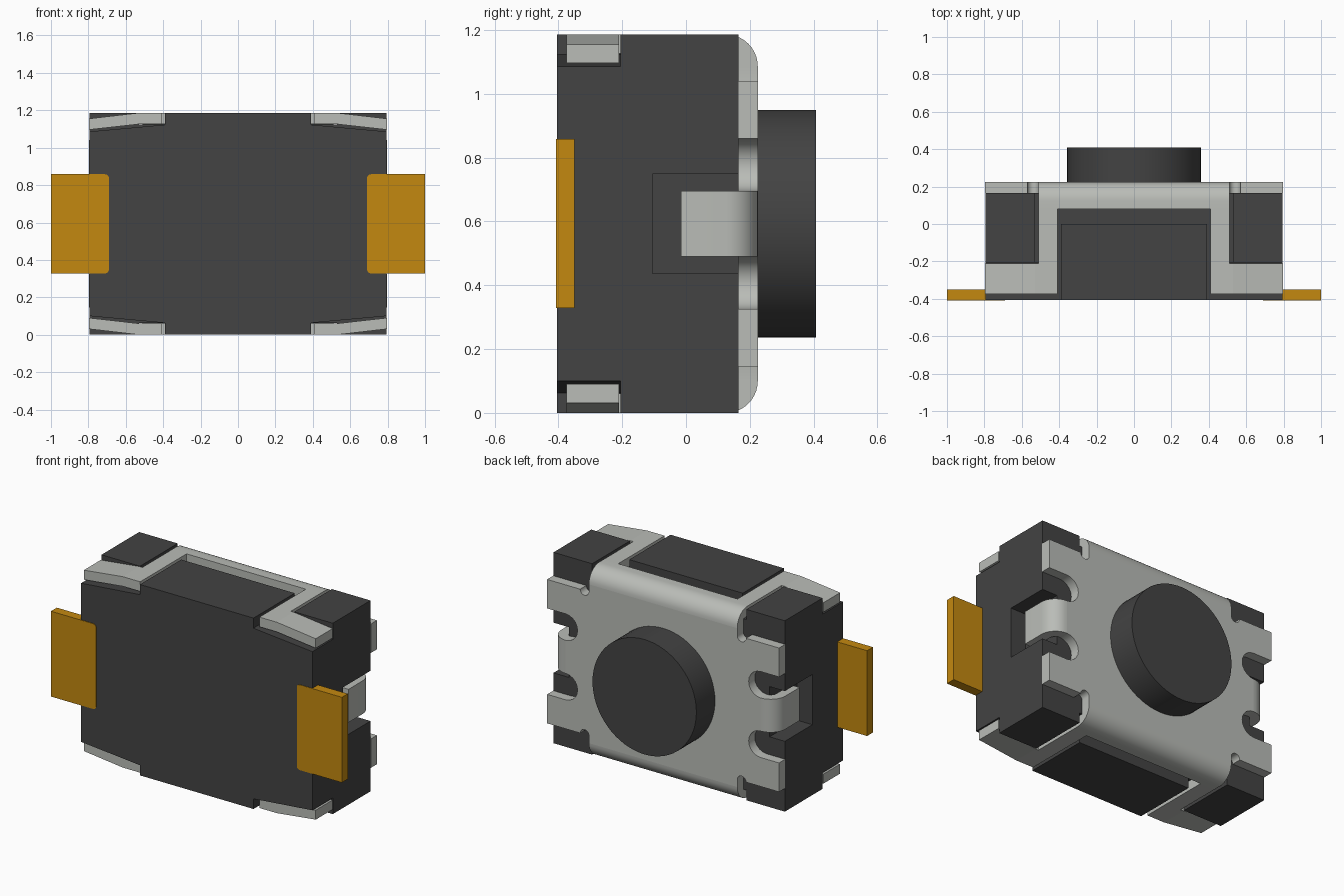
import bpy, bmesh, math

MID = 0.593      # height of the centre line; every part is mirrored about it
BACK = 0.225     # outer face of the metal cover
THICK = 0.06     # sheet metal thickness

if "Cube" in bpy.data.objects:
    bpy.data.objects.remove(bpy.data.objects["Cube"])


def material(name, rgb, metallic=0.0):
    m = bpy.data.materials.new(name)
    m.use_nodes = True
    m.diffuse_color = (*rgb, 1)
    m.node_tree.nodes["Principled BSDF"].inputs["Base Color"].default_value = (*rgb, 1)
    return m


dark = material("dark plastic", (0.056, 0.056, 0.056))
metal = material("sheet metal", (0.49, 0.505, 0.475))
gold = material("gold contact", (0.55, 0.25, 0.005))


def activate(ob):
    bpy.ops.object.select_all(action="DESELECT")
    ob.select_set(True)
    bpy.context.view_layer.objects.active = ob


def prism(name, pts, axis, lo, hi, mat, mirror="", smooth=False):
    """Extrude a 2D outline along an axis: x takes (z, y), y takes (x, z), z takes (x, y)."""
    place = {"x": lambda a, b, t: (t, b, a),
             "y": lambda a, b, t: (a, t, b),
             "z": lambda a, b, t: (a, b, t)}[axis]
    bm = bmesh.new()
    rings = [[bm.verts.new(place(a, b, t)) for a, b in pts] for t in (lo, hi)]
    bm.faces.new(rings[0])
    bm.faces.new(rings[1])
    n = len(pts)
    for i in range(n):
        j = (i + 1) % n
        bm.faces.new((rings[0][i], rings[0][j], rings[1][j], rings[1][i]))
    bmesh.ops.recalc_face_normals(bm, faces=bm.faces)
    me = bpy.data.meshes.new(name)
    bm.to_mesh(me)
    bm.free()
    me.materials.append(mat)
    ob = bpy.data.objects.new(name, me)
    ob.location.z = MID
    bpy.context.collection.objects.link(ob)
    activate(ob)
    if mirror:
        mod = ob.modifiers.new("mirror", "MIRROR")
        mod.use_axis = ("x" in mirror, False, "z" in mirror)
        mod.use_mirror_merge = False
        bpy.ops.object.modifier_apply(modifier=mod.name)
    if smooth:
        bpy.ops.object.shade_smooth_by_angle(angle=math.radians(30))
    return ob


def rect(a0, a1, b0, b1):
    return [(a0, b0), (a1, b0), (a1, b1), (a0, b1)]


def arc(ca, cb, r, start, end, steps=10):
    angles = [math.radians(start + (end - start) * i / steps) for i in range(steps + 1)]
    return [(ca + r * math.cos(t), cb + r * math.sin(t)) for t in angles]


def bend(u, end, r=0.1):
    """Sheet folded a quarter turn, running on to y = end."""
    c = BACK - r
    return (arc(u, c, r, 90, 0) + [(u + r, end), (u + r - THICK, end)]
            + arc(u, c, r - THICK, 0, 90))


# Moulded body with its channels and tab recesses
body = prism("body", rect(-0.795, 0.795, -MID, MID), "y", -0.405, 0.165, dark)
cutters = [
    prism("foot_slot_cutter", [(0.39, 0.53), (0.85, 0.488), (0.85, 0.7), (0.39, 0.7)],
          "y", -0.5, -0.205, dark, "xz"),
    prism("arm_channel_cutter", rect(0.39, 0.53, 0.53, 0.7), "y", -0.25, 0.1, dark, "xz"),
    prism("cross_channel_cutter", rect(-0.53, 0.53, 0.53, 0.7), "y", 0, 0.3, dark, "z"),
    prism("tab_recess_cutter", rect(0.69, 0.9, -0.156, 0.156), "y", -0.105, 0.3, dark, "x"),
]
for cutter in cutters:
    activate(body)
    mod = body.modifiers.new("cut", "BOOLEAN")
    mod.operation = "DIFFERENCE"
    mod.solver = "EXACT"
    mod.object = cutter
    bpy.ops.object.modifier_apply(modifier=mod.name)
    bpy.data.objects.remove(cutter)

# Cover plate: one quarter of the outline, then reflected
TAB, NOTCH = 0.103, 0.082
quarter = ([(0.67, TAB)]
           + arc(0.67, TAB + NOTCH, NOTCH, 270, 90)
           + [(0.797, 0.267), (0.797, 0.447)]
           + arc(0.54, 0.447, 0.03, 360, 180)
           + [(0.51, 0.493)])
upper = quarter + [(-x, z) for x, z in reversed(quarter)]
outline = upper + [(-x, -z) for x, z in upper]
prism("cover_plate", outline, "y", BACK - THICK, BACK, metal, smooth=True)

# Folded parts of the cover
prism("cover_fold", bend(0.493, 0.08), "x", -0.51, 0.51, metal, "z", True)
prism("side_tab", bend(0.67, -0.015), "z", -TAB, TAB, metal, "x", True)
prism("cover_arm", rect(0.41, 0.51, 0.533, MID), "y", -0.21, 0.08, metal, "xz")
prism("cover_foot", [(0.41, MID), (0.53, MID), (0.797, 0.562), (0.797, 0.503),
                     (0.53, 0.533), (0.41, 0.533)], "y", -0.375, -0.21, metal, "xz")

# Push button
prism("button", arc(0, 0, 0.357, 0, 354.375, 63), "y", 0.15, 0.408, dark, smooth=True)

# Contacts with rounded inner corners
contact = ([(1, -0.265), (1, 0.265)]
           + arc(0.71, 0.245, 0.02, 90, 180, 4)
           + arc(0.71, -0.245, 0.02, 180, 270, 4))
prism("contact", contact, "y", -0.408, -0.35, gold, "x")
